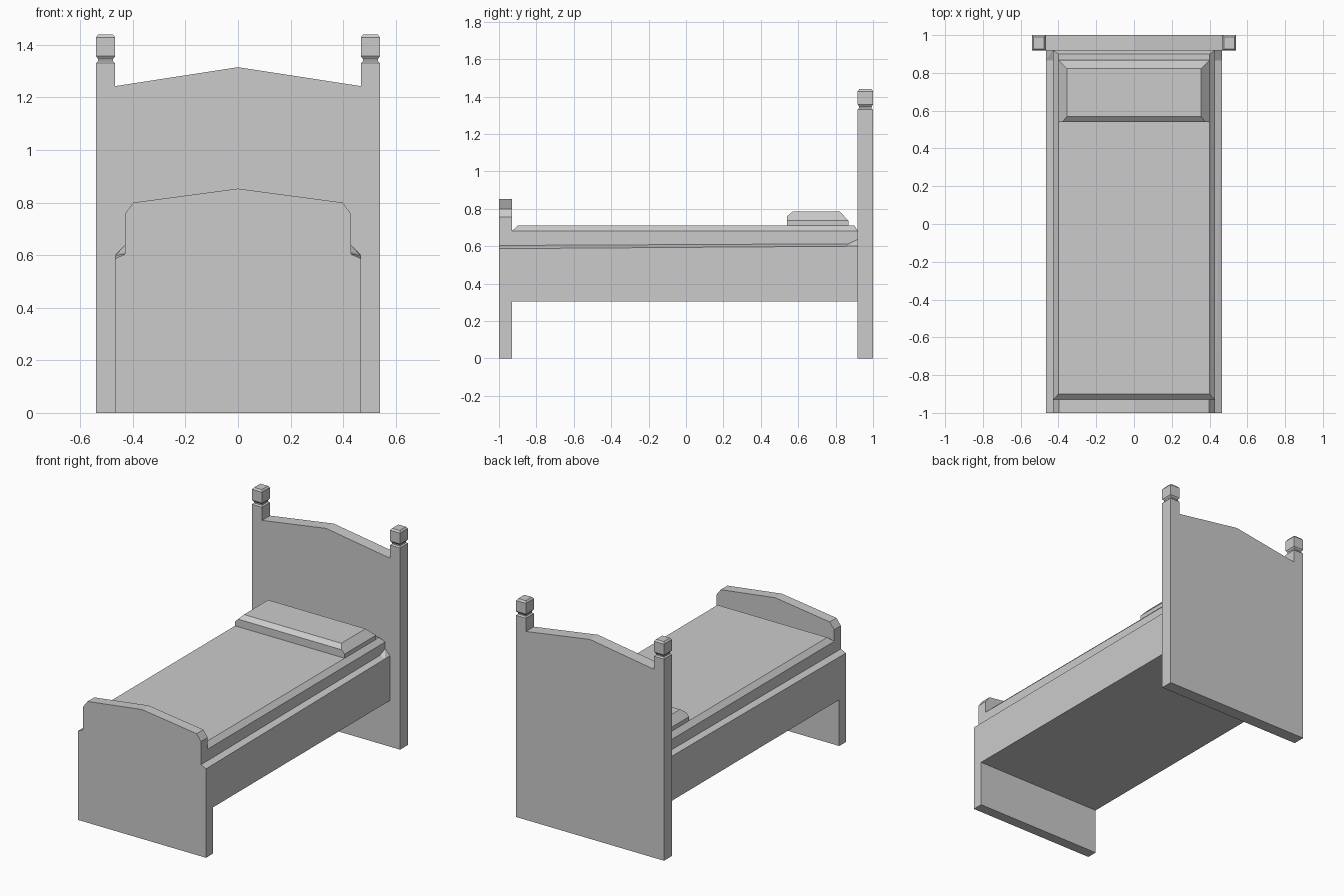
import bpy, bmesh

if "Cube" in bpy.data.objects:
    bpy.data.objects.remove(bpy.data.objects["Cube"])


def finish(name, bm):
    bmesh.ops.recalc_face_normals(bm, faces=bm.faces[:])
    me = bpy.data.meshes.new(name)
    bm.to_mesh(me)
    bm.free()
    ob = bpy.data.objects.new(name, me)
    bpy.context.collection.objects.link(ob)
    return ob


def board(name, half, y0, y1):
    """Symmetric x/z outline (right half, bottom to top centre) extruded in y."""
    pts = half + [(-x, z) for x, z in reversed(half) if x > 0]
    bm = bmesh.new()
    f = bm.faces.new([bm.verts.new((x, y0, z)) for x, z in pts])
    ext = bmesh.ops.extrude_face_region(bm, geom=[f])["geom"]
    bmesh.ops.translate(bm, vec=(0, y1 - y0, 0),
                        verts=[v for v in ext if isinstance(v, bmesh.types.BMVert)])
    return finish(name, bm)


def loft(name, rings):
    """Stack of rectangles (x0, x1, y0, y1, z) joined into a solid."""
    bm = bmesh.new()
    loops = [[bm.verts.new(p) for p in ((a, c, z), (b, c, z), (b, d, z), (a, d, z))]
             for a, b, c, d, z in rings]
    for lo, hi in zip(loops, loops[1:]):
        for i in range(4):
            j = (i + 1) % 4
            bm.faces.new((lo[i], lo[j], hi[j], hi[i]))
    bm.faces.new(loops[0])
    bm.faces.new(loops[-1])
    return finish(name, bm)


def hull(name, pts, sides=(1, -1)):
    """Convex solid around points mirrored in x."""
    bm = bmesh.new()
    for x, y, z in pts:
        for s in sides:
            bm.verts.new((s * x, y, z))
    bmesh.ops.convex_hull(bm, input=bm.verts[:])
    bmesh.ops.dissolve_limit(bm, angle_limit=0.01, verts=bm.verts[:], edges=bm.edges[:])
    return finish(name, bm)


# Headboard with posts, and footboard with clipped shoulders
board("headboard", [(0.54, 0), (0.54, 1.33), (0.467, 1.33), (0.467, 1.243), (0, 1.315)], 0.918, 1.0)
board("footboard", [(0.467, 0), (0.467, 0.587), (0.43, 0.604), (0.43, 0.757),
                    (0.398, 0.80), (0, 0.853)], -1.0, -0.93)

# Post finials: narrow neck under a chamfered block
for side, cx in (("right", 0.5035), ("left", -0.5035)):
    steps = [(0.0, 1.33), (0.008, 1.338), (0.008, 1.346), (0.0, 1.357), (0.0, 1.428), (0.009, 1.44)]
    loft(side + "_finial", [(cx - 0.0365 + i, cx + 0.0365 - i, 0.918 + i, 1.0 - i, z)
                            for i, z in steps])

# Bed frame with sloping ledges, slightly higher toward the head
hull("bed_frame", [(0.467, -0.935, 0.305), (0.467, 0.92, 0.305),
                   (0.467, -0.935, 0.587), (0.467, 0.92, 0.60),
                   (0.43, -0.935, 0.604), (0.43, 0.92, 0.613)])

# Small rising wedges where the ledges meet the headboard
for side, s in (("right", 1), ("left", -1)):
    hull(side + "_ledge_wedge", [(0.43, 0.865, 0.612), (0.43, 0.92, 0.637), (0.467, 0.92, 0.60),
                                 (0.467, 0.865, 0.599), (0.42, 0.92, 0.59), (0.42, 0.865, 0.59),
                                 (0.42, 0.92, 0.637)], (s,))

# Mattress with bevelled top edge
loft("mattress", [(-0.43, 0.43, -0.932, 0.92, 0.55), (-0.43, 0.43, -0.932, 0.92, 0.68),
                  (-0.40, 0.40, -0.90, 0.90, 0.71)])

# Pillow with bevels on all four sides
hull("pillow", [(0.40, 0.54, 0.705), (0.40, 0.868, 0.705), (0.40, 0.54, 0.737), (0.40, 0.868, 0.737),
                (0.378, 0.54, 0.76), (0.355, 0.57, 0.785), (0.355, 0.822, 0.785)])
